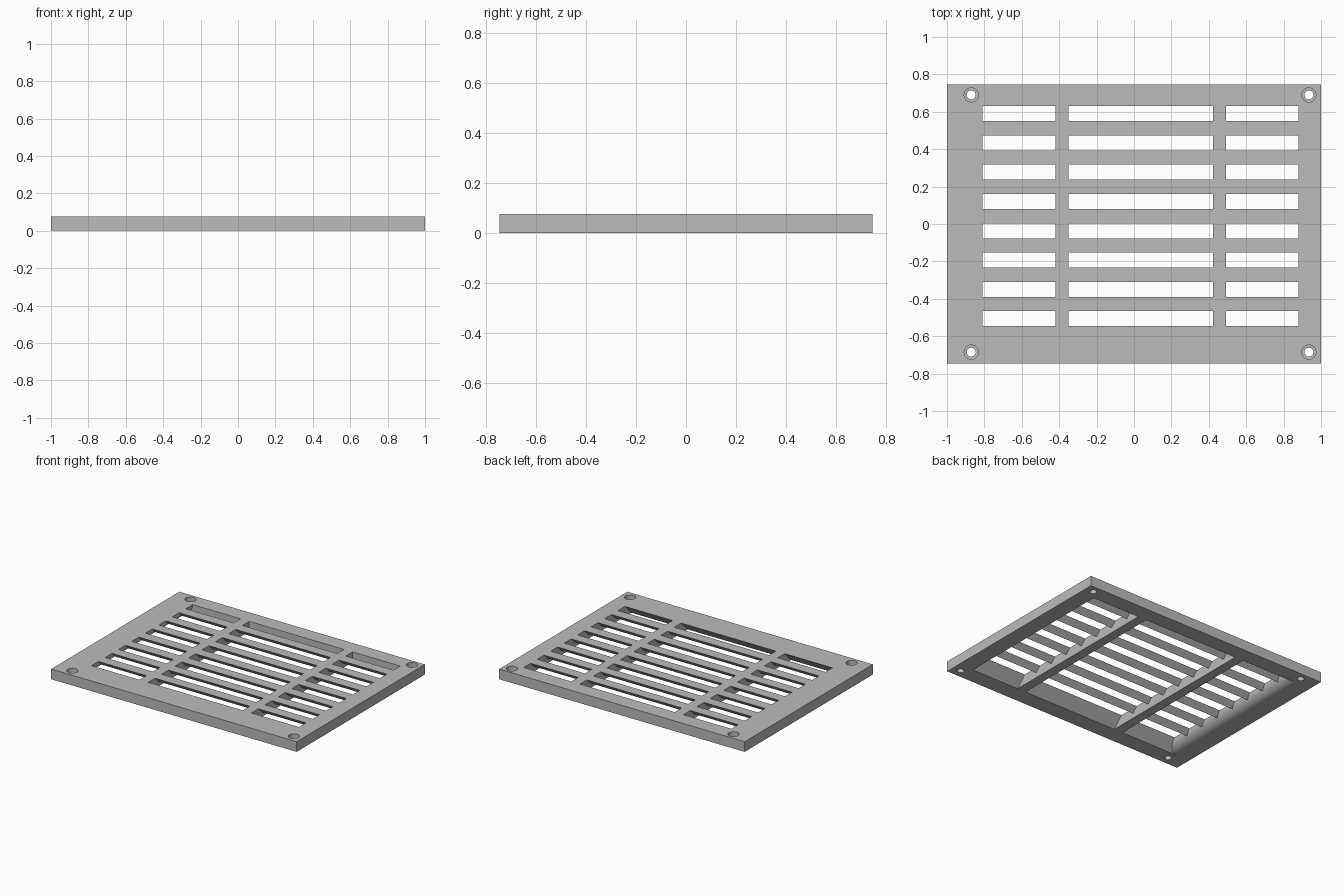
import bpy, bmesh, math

if "Cube" in bpy.data.objects:
    bpy.data.objects.remove(bpy.data.objects["Cube"], do_unlink=True)

H = 0.075                      # plate thickness
HALF_Y = 0.745
LEFT, RIGHT = -0.81, 0.88      # opening at the top face
BACK, SLOT, PITCH, ROWS = 0.63, 0.08, 0.1566, 8
FRONT = BACK - SLOT - PITCH * (ROWS - 1)

grey = bpy.data.materials.new("plain_grey")
grey.use_nodes = True
colour = (0.5, 0.5, 0.5, 1)
grey.diffuse_color = colour
grey.node_tree.nodes["Principled BSDF"].inputs["Base Color"].default_value = colour


def loft(name, rings):
    """Closed solid through a list of equal-length point rings."""
    bm = bmesh.new()
    loops = [[bm.verts.new(p) for p in ring] for ring in rings]
    n = len(loops[0])
    for a, b in zip(loops, loops[1:]):
        for i in range(n):
            j = (i + 1) % n
            bm.faces.new((a[i], a[j], b[j], b[i]))
    bm.faces.new(loops[0][::-1])
    bm.faces.new(loops[-1])
    bmesh.ops.recalc_face_normals(bm, faces=bm.faces)
    mesh = bpy.data.meshes.new(name)
    bm.to_mesh(mesh)
    bm.free()
    mesh.materials.append(grey)
    obj = bpy.data.objects.new(name, mesh)
    bpy.context.collection.objects.link(obj)
    return obj


def rect(x0, x1, y0, y1, z):
    return [(x0, y0, z), (x1, y0, z), (x1, y1, z), (x0, y1, z)]


def box(name, x0, x1, y0, y1, z0, z1):
    return loft(name, [rect(x0, x1, y0, y1, z0), rect(x0, x1, y0, y1, z1)])


def circle(x, y, r, z, n=32):
    return [(x + r * math.cos(math.tau * i / n),
             y + r * math.sin(math.tau * i / n), z) for i in range(n)]


def cut(target, cutter):
    cutter.hide_render = True
    mod = target.modifiers.new("cut", "BOOLEAN")
    mod.operation, mod.solver, mod.object = "DIFFERENCE", "EXACT", cutter
    bpy.context.view_layer.objects.active = target
    bpy.ops.object.modifier_apply(modifier=mod.name)
    bpy.data.objects.remove(cutter, do_unlink=True)


# Frame: plate with an opening, rounded on one end and bevelled at the front
frame = box("frame", -1, 1, -HALF_Y, HALF_Y, 0, H)
rings = [rect(LEFT - H, RIGHT, FRONT - H, BACK, -0.02)]
for k in range(9):
    t = math.pi / 2 * (1 - k / 8)
    z = H * (1 - math.sin(t))
    rings.append(rect(LEFT - H + H * math.cos(t), RIGHT, FRONT - H + z, BACK, z))
rings.append(rect(LEFT, RIGHT, FRONT, BACK, H + 0.02))
cut(frame, loft("opening_cutter", rings))

# Stepped screw holes in the corners
for x in (-0.87, 0.935):
    for y in (-0.685, 0.69):
        cut(frame, loft("screw_hole_cutter", [
            circle(x, y, 0.024, -0.02), circle(x, y, 0.024, 0.04),
            circle(x, y, 0.038, 0.041), circle(x, y, 0.038, H + 0.02)]))

# Wedge slats, pointing down
for i in range(ROWS - 1):
    y1 = BACK - SLOT - PITCH * i
    y0 = BACK - PITCH * (i + 1)
    mid, depth = (y0 + y1) / 2, (y1 - y0) / 2
    loft(f"slat_{i + 1}", [[(x, y0, H), (x, mid, H - depth), (x, y1, H)]
                           for x in (LEFT - 0.015, RIGHT + 0.01)])

# Full-depth cross ribs
for side, x in (("right", -0.385), ("left", 0.457)):
    box(f"{side}_rib", x - 0.035, x + 0.035, FRONT - H - 0.01, BACK + 0.01, 0, H)

# Smooth the rounded edge and holes, keep the rest crisp
bpy.ops.object.select_all(action="DESELECT")
frame.select_set(True)
bpy.context.view_layer.objects.active = frame
bpy.ops.object.shade_smooth_by_angle(angle=math.radians(30))
